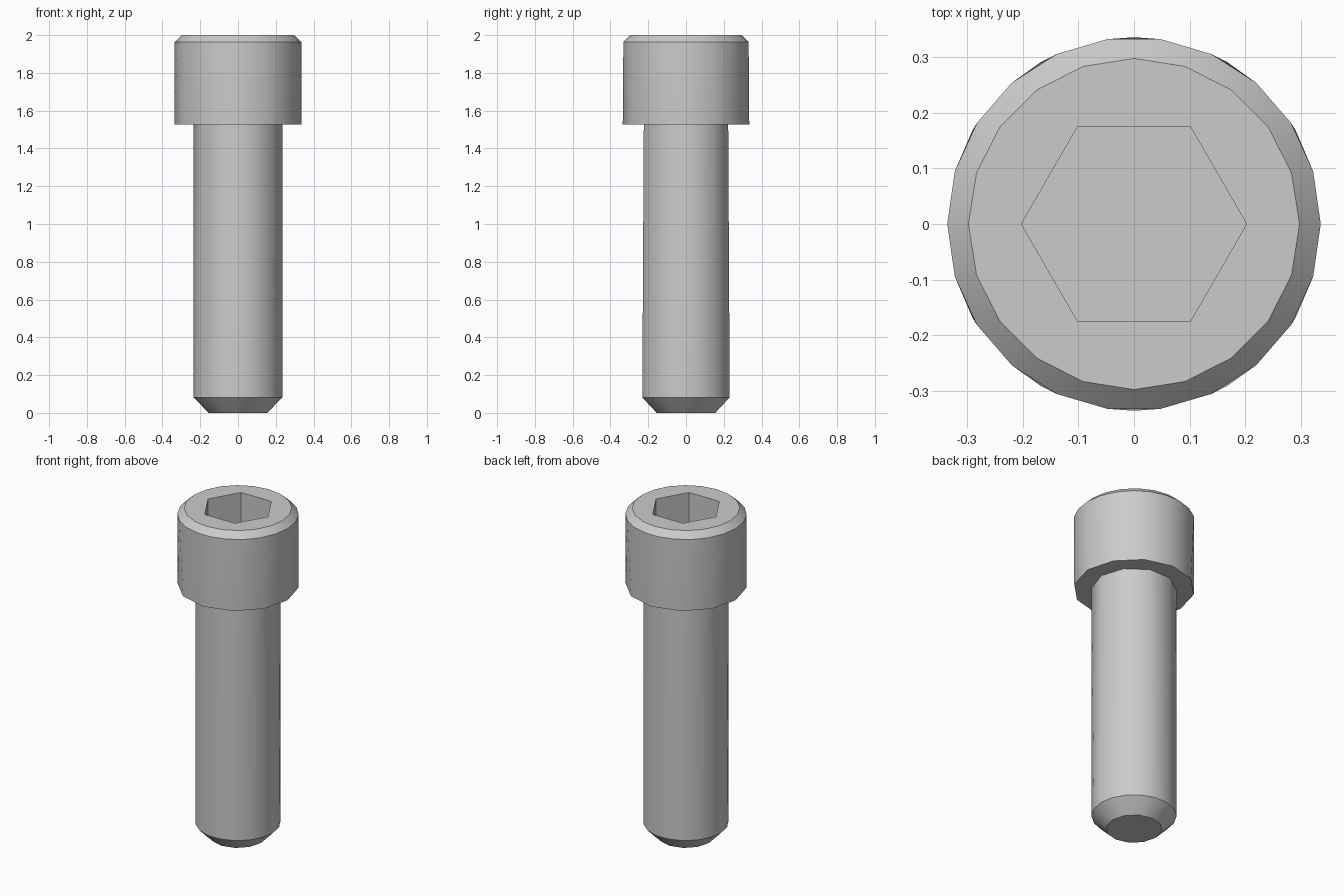
import bpy, bmesh
from math import cos, sin, tau, radians

if "Cube" in bpy.data.objects:
    bpy.data.objects.remove(bpy.data.objects["Cube"], do_unlink=True)

steel = bpy.data.materials.new("steel grey")
steel.use_nodes = True
colour = (0.6, 0.6, 0.6, 1)
steel.diffuse_color = colour
steel.node_tree.nodes["Principled BSDF"].inputs["Base Color"].default_value = colour


def ring(bm, sides, radius, z):
    return [bm.verts.new((radius * cos(tau * k / sides), radius * sin(tau * k / sides), z))
            for k in range(sides)]


def stitch(bm, a, b):
    """Join two rings, which may have different numbers of sides."""
    n, m = len(a), len(b)
    if n == m:
        for k in range(n):
            bm.faces.new((a[k], a[(k + 1) % n], b[(k + 1) % n], b[k]))
        return
    i = j = 0
    while i < n or j < m:
        if (i + 0.5) / n <= (j + 0.5) / m:
            bm.faces.new((a[i % n], a[(i + 1) % n], b[j % m]))
            i += 1
        else:
            bm.faces.new((a[i % n], b[(j + 1) % m], b[j % m]))
            j += 1


def lathe(name, profile, cap):
    """Stack rings of (sides, radius, z) from bottom to top; cap one end."""
    bm = bmesh.new()
    rings = [ring(bm, *p) for p in profile]
    for a, b in zip(rings, rings[1:]):
        stitch(bm, a, b)
    if cap == "top":
        bm.faces.new(rings[-1])
    else:
        bm.faces.new(rings[0][::-1])
    mesh = bpy.data.meshes.new(name)
    bm.to_mesh(mesh)
    bm.free()
    mesh.materials.append(steel)
    obj = bpy.data.objects.new(name, mesh)
    bpy.context.collection.objects.link(obj)
    bpy.ops.object.select_all(action='DESELECT')
    obj.select_set(True)
    bpy.context.view_layer.objects.active = obj
    bpy.ops.object.shade_smooth_by_angle(angle=radians(35))
    return obj


HEAD_BASE = 1.527
SHAFT_R = 0.235
HEAD_R = 0.335

# Shaft with a chamfered tip
lathe("shaft", [(12, 0.155, 0), (18, SHAFT_R, 0.082), (10, SHAFT_R, HEAD_BASE)], "bottom")

# Head: underside, wall, chamfer, top rim, then down into the hexagonal socket
lathe("head", [(10, SHAFT_R, HEAD_BASE), (12, HEAD_R, HEAD_BASE), (22, HEAD_R, 1.963),
               (20, 0.297, 2), (6, 0.202, 2), (6, 0.202, 1.765)], "top")
